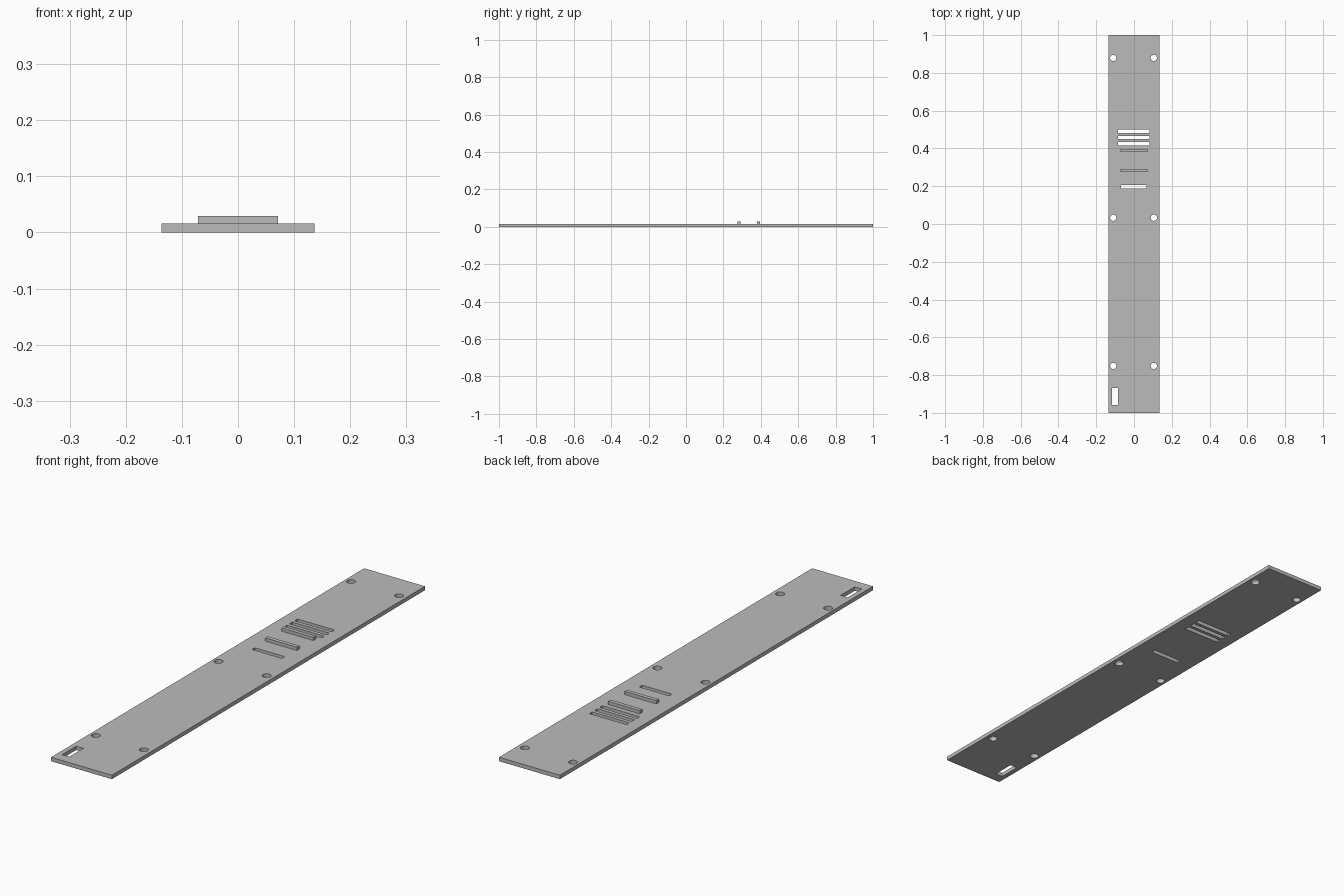
import bpy
import bmesh
from mathutils import Matrix, Vector

cube = bpy.data.objects.get("Cube")
if cube:
    bpy.data.objects.remove(cube, do_unlink=True)

WIDTH, LENGTH, THICK, RIDGE_TOP = 0.272, 2.0, 0.016, 0.029

grey = bpy.data.materials.new("plain_grey")
grey.use_nodes = True
colour = (0.5, 0.5, 0.5, 1)
grey.diffuse_color = colour
grey.node_tree.nodes["Principled BSDF"].inputs["Base Color"].default_value = colour


def add_box(bm, x0, x1, y0, y1, z0, z1):
    size = Vector((x1 - x0, y1 - y0, z1 - z0))
    centre = Vector((x0 + x1, y0 + y1, z0 + z1)) / 2
    bmesh.ops.create_cube(bm, size=1, matrix=Matrix.Translation(centre) @ Matrix.Diagonal(size).to_4x4())


def add_cylinder(bm, x, y, radius):
    bmesh.ops.create_cone(bm, cap_ends=True, segments=32, radius1=radius, radius2=radius,
                          depth=0.1, matrix=Matrix.Translation((x, y, 0)))


def finish(bm, name):
    mesh = bpy.data.meshes.new(name)
    bm.to_mesh(mesh)
    bm.free()
    mesh.materials.append(grey)
    obj = bpy.data.objects.new(name, mesh)
    bpy.context.collection.objects.link(obj)
    return obj


# Flat base plate
bm = bmesh.new()
add_box(bm, -WIDTH / 2, WIDTH / 2, -LENGTH / 2, LENGTH / 2, 0, THICK)
plate = finish(bm, "base_plate")

# Cutter for screw holes, vent slots, strap slot and side window
bm = bmesh.new()
for y in (-0.751, 0.033, 0.879):
    for x in (-0.110, 0.105):
        add_cylinder(bm, x, y, 0.0165)
for y in (0.425, 0.458, 0.491):
    add_box(bm, -0.084, 0.082, y - 0.009, y + 0.009, -0.05, 0.05)
add_box(bm, -0.069, 0.065, 0.188, 0.206, -0.05, 0.05)
add_box(bm, -0.116, -0.084, -0.958, -0.868, -0.05, 0.05)
cutter = finish(bm, "opening_cutter")
cutter.hide_render = True

cut = plate.modifiers.new("openings", "BOOLEAN")
cut.operation = "DIFFERENCE"
cut.solver = "EXACT"
cut.object = cutter
bpy.context.view_layer.objects.active = plate
bpy.ops.object.modifier_apply(modifier=cut.name)
bpy.data.objects.remove(cutter, do_unlink=True)

# Raised ridges
for name, y in (("front_ridge", 0.283), ("rear_ridge", 0.388)):
    bm = bmesh.new()
    add_box(bm, -0.071, 0.071, y - 0.008, y + 0.008, THICK, RIDGE_TOP)
    finish(bm, name)
